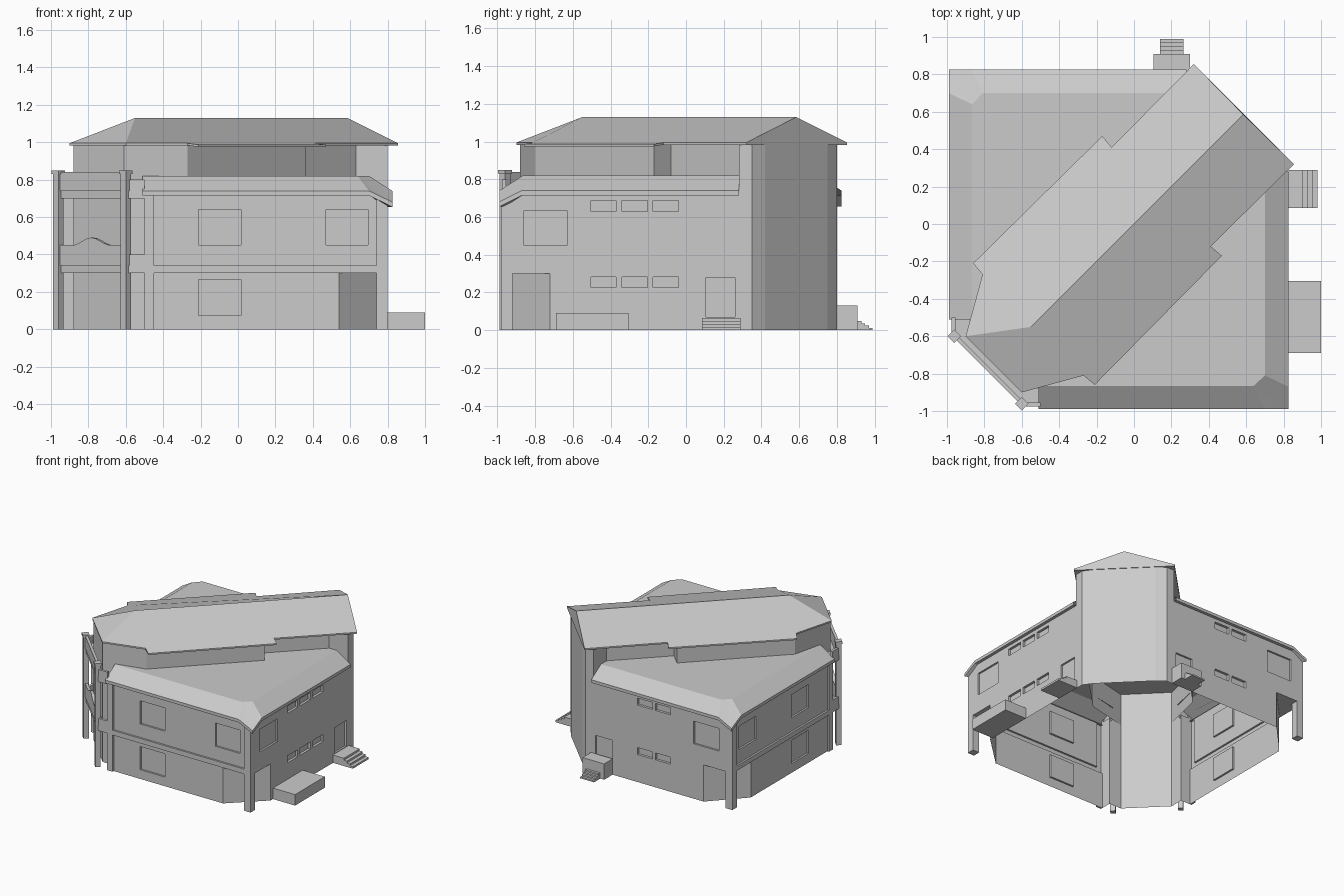
import bpy, bmesh, math

old = bpy.data.objects.get("Cube")
if old:
    bpy.data.objects.remove(old, do_unlink=True)

grey = bpy.data.materials.new("plain_grey")
grey.use_nodes = True
COLOUR = (0.6, 0.6, 0.6, 1)
grey.diffuse_color = COLOUR
grey.node_tree.nodes["Principled BSDF"].inputs["Base Color"].default_value = COLOUR


def swap(p):
    """Reflect a point across the diagonal of the plan."""
    return (p[1], p[0], *p[2:])


def full(half):
    """Complete a half outline into a loop by reflection."""
    return half + [swap(p) for p in reversed(half)]


def poly(bm, pts):
    return bm.faces.new([bm.verts.new(p) for p in pts])


def prism(bm, outline, z0, z1):
    n = len(outline)
    lo = [bm.verts.new((x, y, z0)) for x, y in outline]
    hi = [bm.verts.new((x, y, z1)) for x, y in outline]
    bm.faces.new(lo[::-1])
    bm.faces.new(hi)
    for i in range(n):
        j = (i + 1) % n
        bm.faces.new((lo[i], lo[j], hi[j], hi[i]))


def box(bm, x0, x1, y0, y1, z0, z1):
    prism(bm, [(x0, y0), (x1, y0), (x1, y1), (x0, y1)], z0, z1)


def mirrored(bm):
    """Add a copy reflected across the plan diagonal."""
    faces = [[v.co.copy() for v in f.verts] for f in bm.faces]
    for f in faces:
        poly(bm, [swap(tuple(c)) for c in reversed(f)])
    bmesh.ops.remove_doubles(bm, verts=bm.verts, dist=0.0005)


def finish(name, bm, smooth=False):
    mesh = bpy.data.meshes.new(name)
    bm.to_mesh(mesh)
    bm.free()
    ob = bpy.data.objects.new(name, mesh)
    bpy.context.collection.objects.link(ob)
    mesh.materials.append(grey)
    if smooth:
        bpy.ops.object.select_all(action='DESELECT')
        ob.select_set(True)
        bpy.context.view_layer.objects.active = ob
        bpy.ops.object.shade_smooth_by_angle(angle=math.radians(25))
    return ob


# Cutters for the wall panels and for the window and door recesses
bm = bmesh.new()
box(bm, -0.45, 0.74, -1.1, -0.965, 0.34, 0.715)
mirrored(bm)
panel_cutter = finish("panel_cutter", bm)

bm = bmesh.new()
for x, z in ((-0.21, 0.45), (0.47, 0.45), (-0.21, 0.075)):
    box(bm, x, x + 0.225, -1.1, -0.95, z, z + 0.19)
box(bm, 0.785, 1, -0.86, -0.63, 0.45, 0.635)
box(bm, 0.785, 1, 0.105, 0.26, 0.07, 0.28)
mirrored(bm)
for z in (0.225, 0.63):
    for y in (-0.505, -0.34, -0.175):
        box(bm, 0.78, 1, y, y + 0.135, z, z + 0.057)
    for x in (-0.42, -0.255):
        box(bm, x, x + 0.135, 0.78, 1, z, z + 0.057)
window_cutter = finish("window_cutter", bm)
for c in (panel_cutter, window_cutter):
    c.hide_render = True


def walls(name, outline, z0, z1, cutters=(), dip=False):
    """Hollow storey: cut the recesses, then open top and bottom."""
    bm = bmesh.new()
    prism(bm, outline, z0, z1)
    if dip:
        for v in bm.verts:
            corner = min(math.dist(v.co[:2], c) for c in ((0.8, -0.98), (-0.98, 0.8)))
            if v.co.z > z0 + 0.1 and corner < 0.01:
                v.co.z = 0.66
    ob = finish(name, bm)
    for c in cutters:
        mod = ob.modifiers.new("cut", 'BOOLEAN')
        mod.object, mod.operation, mod.solver = c, 'DIFFERENCE', 'EXACT'
    dg = bpy.context.evaluated_depsgraph_get()
    bm = bmesh.new()
    bm.from_object(ob, dg)
    ob.modifiers.clear()
    caps = [f for f in bm.faces if abs(f.normal.z) > 0.5 and f.calc_area() > 0.01
            and (f.calc_center_median().z > z1 - 0.03 or f.calc_center_median().z < z0 + 0.01)]
    bmesh.ops.delete(bm, geom=caps, context='FACES')
    bm.to_mesh(ob.data)
    bm.free()


TOWER = [(0.80, 0.35), (0.75, 0.418)]
walls("ground_walls", full([(-0.61, -0.88), (-0.5, -0.88), (-0.5, -0.965), (0.54, -0.965),
                            (0.8, -0.72)] + TOWER), 0, 0.3, [window_cutter])
walls("upper_walls", full([(-0.61, -0.88), (-0.5, -0.88), (-0.5, -0.98), (0.7, -0.98),
                           (0.8, -0.98), (0.8, -0.87)] + TOWER), 0.3, 0.72,
      [panel_cutter, window_cutter], dip=True)
ATTIC = [(-0.61, -0.88), (-0.27, -0.8), (0.36, -0.17), (0.27, -0.08), (0.63, 0.28), (0.8, 0.28)]
walls("attic_walls", full(ATTIC + TOWER), 0.72, 0.985)
for c in (panel_cutter, window_cutter):
    bpy.data.objects.remove(c, do_unlink=True)

# Overhang soffits, corner posts and ground pilasters
bm = bmesh.new()
poly(bm, [(x, y, 0.3) for x, y in ((-0.5, -0.965), (0.54, -0.965), (0.8, -0.72),
                                   (0.8, -0.98), (-0.5, -0.98))])
box(bm, 0.74, 0.8, -0.98, -0.92, 0, 0.3)
box(bm, -0.5, -0.45, -0.98, -0.965, 0, 0.3)
mirrored(bm)
finish("overhang_posts", bm)

# Lower roof: flat deck, sloping skirt with drooping corner, fascia and soffit
bm = bmesh.new()
deck = [(-0.51, -0.865), (0.64, -0.865), (0.70, -0.81), (0.70, 0.28)]
eave = [(-0.51, -0.99, 0.74), (0.7, -0.99, 0.74), (0.825, -0.99, 0.68),
        (0.825, -0.87, 0.74), (0.825, 0.28, 0.74)]
top = [(x, y, 0.82) for x, y in deck]
poly(bm, top + [(x, y, 0.82) for x, y in reversed(ATTIC[1:5])] + [(-0.51, -0.85, 0.82)])
poly(bm, [eave[0], eave[1], top[1], top[0]])
poly(bm, [eave[1], eave[2], top[1]])
poly(bm, [eave[2], top[2], top[1]])
poly(bm, [eave[2], eave[3], top[2]])
poly(bm, [eave[3], eave[4], top[3], top[2]])
inner = [(-0.51, -0.96), (0.7, -0.96), (0.78, -0.96), (0.78, -0.87), (0.78, 0.28)]


def down(p, d):
    return (p[0], p[1], p[2] - d)


for i in range(4):
    a, b = eave[i], eave[i + 1]
    poly(bm, [down(a, 0.025), down(b, 0.025), b, a])
    poly(bm, [(*inner[i], a[2] - 0.025), (*inner[i + 1], b[2] - 0.025),
              down(b, 0.025), down(a, 0.025)])
poly(bm, [top[0], down(top[0], 0.105), down(eave[0], 0.025), eave[0]])
mirrored(bm)
finish("lower_roof", bm, smooth=True)

# Main roof along the diagonal ridge
bm = bmesh.new()
rim = [(-0.6, -0.9, 0.995), (-0.27, -0.81, 0.995), (-0.21, -0.86, 0.987),
       (0.47, -0.17, 0.987), (0.41, -0.12, 0.995), (0.855, 0.32, 0.995)]
ridge = [(-0.55, -0.55, 1.13), (0.585, 0.585, 1.13)]
poly(bm, rim + [ridge[1], ridge[0]])
for a, b in zip(rim, rim[1:]):
    poly(bm, [down(a, 0.012), down(b, 0.012), b, a])
mirrored(bm)
poly(bm, [ridge[0], swap(rim[0]), rim[0]])
poly(bm, [ridge[1], rim[-1], swap(rim[-1])])
for a in (rim[0], rim[-1]):
    poly(bm, [a, swap(a), down(swap(a), 0.012), down(a, 0.012)])
poly(bm, [down(p, 0.012) for p in reversed(full(rim))])
bmesh.ops.remove_doubles(bm, verts=bm.verts, dist=0.0005)
finish("main_roof", bm, smooth=True)

# Balcony and terrace slabs
bm = bmesh.new()
slab = full([(-0.585, -0.975), (-0.5, -0.975), (-0.5, -0.88), (-0.61, -0.88)])
for z0, z1 in ((0.3, 0.34), (0.7, 0.74)):
    prism(bm, slab, z0, z1)
finish("balcony_slabs", bm)

# Balcony posts with caps, and the short side parapets
bm = bmesh.new()
for r, z0, z1 in ((0.028, 0, 0.83), (0.036, 0.83, 0.85)):
    prism(bm, [(-0.6, -0.96 - r), (-0.6 + r, -0.96), (-0.6, -0.96 + r), (-0.6 - r, -0.96)], z0, z1)
for z0, z1 in ((0.34, 0.4), (0.74, 0.8)):
    box(bm, -0.58, -0.5, -0.975, -0.955, z0, z1)
mirrored(bm)
finish("balcony_posts", bm)

# Diagonal parapets: curved crest below, straight above
bm = bmesh.new()
steps = 16
crest = []
for i in range(steps + 1):
    t = i / steps
    hump = 0.5 + 0.5 * math.cos(min(1, abs(t - 0.5) / 0.28) * math.pi)
    crest.append((t, 0.45 + 0.04 * hump))
for profile in ([(0, 0.34), (1, 0.34)] + crest[::-1],
                [(0, 0.74), (1, 0.74), (1, 0.84), (0, 0.84)]):
    f = poly(bm, [(-0.965 + 0.36 * t, -0.605 - 0.36 * t, z) for t, z in profile])
    ext = bmesh.ops.extrude_face_region(bm, geom=[f], use_keep_orig=True)
    for v in ext["geom"]:
        if isinstance(v, bmesh.types.BMVert):
            v.co.x += 0.015
            v.co.y += 0.015
bmesh.ops.recalc_face_normals(bm, faces=bm.faces)
finish("balcony_parapets", bm)

# Side steps, back landing with steps, and the low side platform
bm = bmesh.new()
for i in range(4):
    box(bm, 0.8, 0.9 + 0.027 * i, 0.085, 0.29, 0.065 - 0.016 * (i + 1), 0.065 - 0.016 * i)
finish("side_steps", bm)
bm = bmesh.new()
box(bm, 0.105, 0.3, 0.8, 0.91, 0, 0.13)
for i in range(4):
    box(bm, 0.14, 0.265, 0.9, 0.93 + 0.02 * i, 0.048 - 0.012 * (i + 1), 0.048 - 0.012 * i)
finish("back_steps", bm)
bm = bmesh.new()
box(bm, 0.8, 1, -0.69, -0.305, 0, 0.09)
finish("side_platform", bm)
